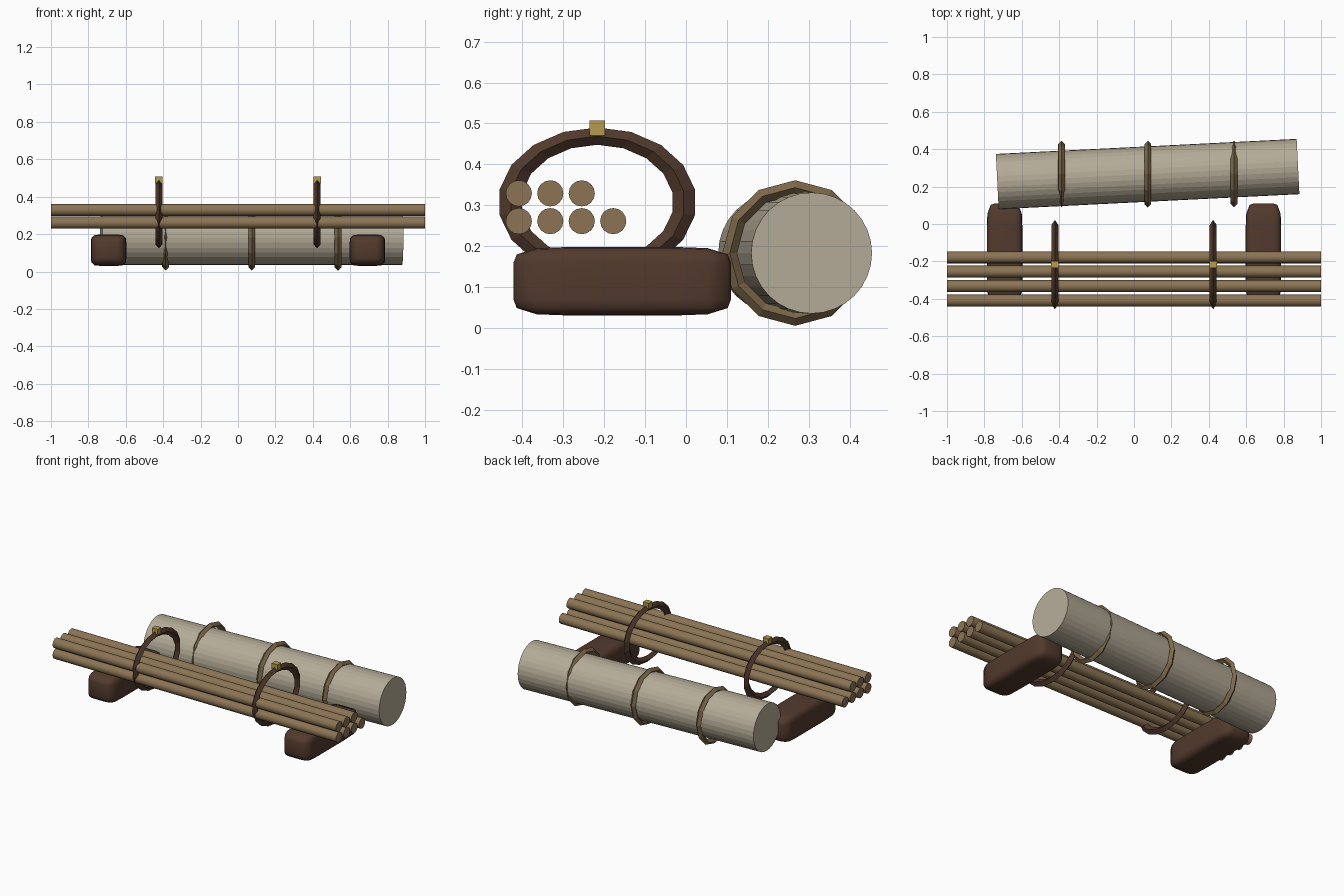
import bpy, bmesh
from math import pi, cos, sin, radians
from mathutils import Matrix, Vector

cube = bpy.data.objects.get("Cube")
if cube:
    bpy.data.objects.remove(cube, do_unlink=True)


def material(name, rgb):
    m = bpy.data.materials.new(name)
    m.use_nodes = True
    m.diffuse_color = (*rgb, 1)
    m.node_tree.nodes["Principled BSDF"].inputs["Base Color"].default_value = (*rgb, 1)
    return m


canvas = material("canvas", (0.46, 0.41, 0.31))
wood = material("wood", (0.26, 0.175, 0.09))
leather = material("dark_leather", (0.085, 0.042, 0.026))
rope = material("rope", (0.21, 0.14, 0.07))
brass = material("brass", (0.46, 0.32, 0.08))


def finish(name, bm, mat, matrix, smooth_angle=None):
    """Turn a bmesh into an object, optionally smooth with sharp edges kept."""
    bmesh.ops.recalc_face_normals(bm, faces=bm.faces)
    mesh = bpy.data.meshes.new(name)
    bm.to_mesh(mesh)
    bm.free()
    mesh.transform(matrix)
    mesh.materials.append(mat)
    ob = bpy.data.objects.new(name, mesh)
    bpy.context.collection.objects.link(ob)
    if smooth_angle:
        bpy.ops.object.select_all(action='DESELECT')
        ob.select_set(True)
        bpy.context.view_layer.objects.active = ob
        bpy.ops.object.shade_smooth_by_angle(angle=radians(smooth_angle))
    return ob


def rod(name, centre, radius, length, sides, mat, yaw=0, smooth_angle=None):
    bm = bmesh.new()
    bmesh.ops.create_cone(bm, cap_ends=True, segments=sides, radius1=radius,
                          radius2=radius, depth=length)
    matrix = (Matrix.Translation(centre) @ Matrix.Rotation(yaw, 4, 'Z')
              @ Matrix.Rotation(pi / 2, 4, 'Y'))
    return finish(name, bm, mat, matrix, smooth_angle)


def ring(name, centre, major, minor, half_width, sides, squash, mat):
    """Upright faceted hoop around the x axis with a diamond section."""
    bm = bmesh.new()
    loops = []
    for i in range(sides):
        a = 2 * pi * i / sides
        section = ((0, minor), (half_width, 0), (0, -minor), (-half_width, 0))
        loops.append([bm.verts.new((x, (major + r) * sin(a), (major + r) * cos(a) * squash))
                      for x, r in section])
    for i, here in enumerate(loops):
        there = loops[(i + 1) % sides]
        for j in range(4):
            k = (j + 1) % 4
            bm.faces.new((here[j], here[k], there[k], there[j]))
    return finish(name, bm, mat, Matrix.Translation(centre))


def block(name, centre, size, mat, bevel=0):
    bm = bmesh.new()
    bmesh.ops.create_cube(bm, size=1)
    if bevel:
        bmesh.ops.bevel(bm, geom=bm.edges[:], offset=bevel, offset_type='OFFSET',
                        segments=3, profile=0.62, affect='EDGES')
    matrix = Matrix.Translation(centre) @ Matrix.Diagonal(Vector((*size, 1)))
    return finish(name, bm, mat, matrix, 60 if bevel else None)


# Bundle of poles: four below, three above
for row, (count, z) in enumerate(((4, 0.261), (3, 0.329))):
    for i in range(count):
        rod(f"pole_{row}_{i}", (0, -0.409 + 0.077 * i, z), 0.032, 2, 16, wood,
            smooth_angle=40)

# Straps with buckles, and padded supports, on both sides
for side, s in (("right", -1), ("left", 1)):
    ring(f"strap_{side}", (0.423 * s, -0.217, 0.307), 0.2145, 0.028, 0.019, 18, 0.755, leather)
    block(f"buckle_{side}", (0.423 * s, -0.217, 0.489), (0.04, 0.037, 0.037), brass)
    block(f"support_{side}", (0.692 * s, -0.156, 0.114), (0.19, 0.533, 0.167), leather, 0.24)

# Rolled canvas lying slightly askew behind the poles
rod("canvas_roll", (0.073, 0.267, 0.183), 0.148, 1.61, 32, canvas, yaw=0.05)

# Rope ties around the roll
for i in range(3):
    ring(f"rope_tie_{i}", (0.074 + 0.461 * (i - 1), 0.267, 0.183),
         0.16, 0.018, 0.018, 12, 1, rope)
